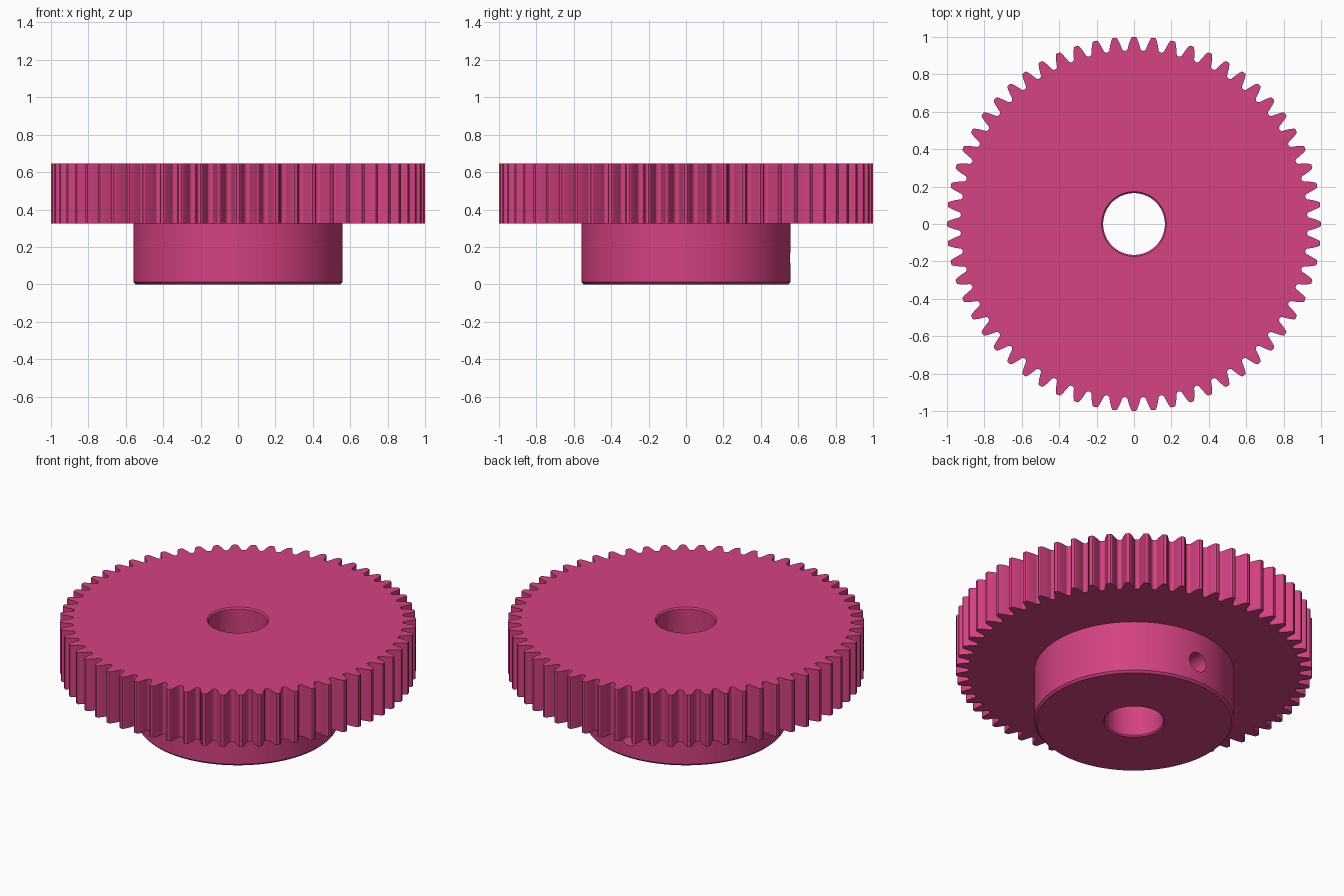
import bpy, bmesh, math

if "Cube" in bpy.data.objects:
    bpy.data.objects.remove(bpy.data.objects["Cube"], do_unlink=True)

TEETH = 60
MODULE = 2 / (TEETH + 2)
PITCH_R = MODULE * TEETH / 2
ROOT_R = PITCH_R - 1.25 * MODULE
BASE_R = PITCH_R * math.cos(math.radians(20))
Z_GEAR, Z_TOP = 0.325, 0.645
HUB_R, BORE_R, SCREW_R, SCREW_Z = 0.56, 0.165, 0.06, 0.14

pink = bpy.data.materials.new("raspberry pink")
pink.use_nodes = True
colour = (0.66, 0.054, 0.223, 1)
pink.diffuse_color = colour
pink.node_tree.nodes["Principled BSDF"].inputs["Base Color"].default_value = colour


def finish(name, bm):
    bmesh.ops.recalc_face_normals(bm, faces=bm.faces)
    mesh = bpy.data.meshes.new(name)
    bm.to_mesh(mesh)
    bm.free()
    mesh.materials.append(pink)
    obj = bpy.data.objects.new(name, mesh)
    bpy.context.collection.objects.link(obj)
    return obj


def lathe(name, profile, sides=128):
    """Closed solid from (radius, z) points, capped at both ends."""
    bm = bmesh.new()
    rings = [[bm.verts.new((r * math.cos(2 * math.pi * i / sides),
                            r * math.sin(2 * math.pi * i / sides), z))
              for i in range(sides)] for r, z in profile]
    for low, high in zip(rings, rings[1:]):
        for i in range(sides):
            j = (i + 1) % sides
            bm.faces.new((low[i], low[j], high[j], high[i]))
    bm.faces.new(rings[0])
    bm.faces.new(rings[-1])
    return finish(name, bm)


def involute(r):
    a = math.acos(min(1, BASE_R / r))
    return math.tan(a) - a


def half_angle(r):
    """Half of the tooth's angular width at radius r."""
    return math.pi / (2 * TEETH) + involute(PITCH_R) - involute(r)


# Toothed wheel: one tooth flank, mirrored and repeated
pitch = 2 * math.pi / TEETH
flank = [(ROOT_R, pitch / 2 - 0.004), (ROOT_R + 0.002, pitch / 2 - 0.009)]
for k in range(6):
    r = ROOT_R + 0.008 + (0.996 - ROOT_R - 0.008) * k / 5
    flank.append((r, min(half_angle(r), pitch / 2 - 0.0125)))
flank.append((1.0, half_angle(1.0) - 0.004))
tooth = [(r, -a) for r, a in flank] + [(r, a) for r, a in reversed(flank)]
bm = bmesh.new()
outline = [bm.verts.new((r * math.cos(a + i * pitch), r * math.sin(a + i * pitch), Z_GEAR))
           for i in range(TEETH) for r, a in tooth]
base = bm.faces.new(outline)
up = bmesh.ops.extrude_face_region(bm, geom=[base], use_keep_orig=True)["geom"]
bmesh.ops.translate(bm, vec=(0, 0, Z_TOP - Z_GEAR),
                    verts=[v for v in up if isinstance(v, bmesh.types.BMVert)])
gear = finish("gear_with_hub", bm)

# Hub with a small chamfer, bore with flared ends, and set screw hole at the back
hub = lathe("hub", [(HUB_R - 0.012, 0), (HUB_R, 0.012), (HUB_R, Z_GEAR + 0.05)])
bore = lathe("bore_cutter", [(BORE_R + 0.018, -0.01), (BORE_R, 0.008),
                             (BORE_R, Z_TOP - 0.008), (BORE_R + 0.018, Z_TOP + 0.01)], 96)
screw = lathe("screw_hole_cutter", [(SCREW_R, 0.05), (SCREW_R, 0.7)], 40)
screw.rotation_euler.x = -math.pi / 2
screw.location.z = SCREW_Z

bpy.context.view_layer.objects.active = gear
for tool, operation in ((hub, "UNION"), (bore, "DIFFERENCE"), (screw, "DIFFERENCE")):
    mod = gear.modifiers.new(tool.name, "BOOLEAN")
    mod.operation, mod.object, mod.solver = operation, tool, "EXACT"
    bpy.context.view_layer.update()
    bpy.ops.object.modifier_apply(modifier=mod.name)
    bpy.data.objects.remove(tool, do_unlink=True)

bpy.ops.object.select_all(action="DESELECT")
gear.select_set(True)
bpy.ops.object.shade_smooth_by_angle(angle=math.radians(30))
